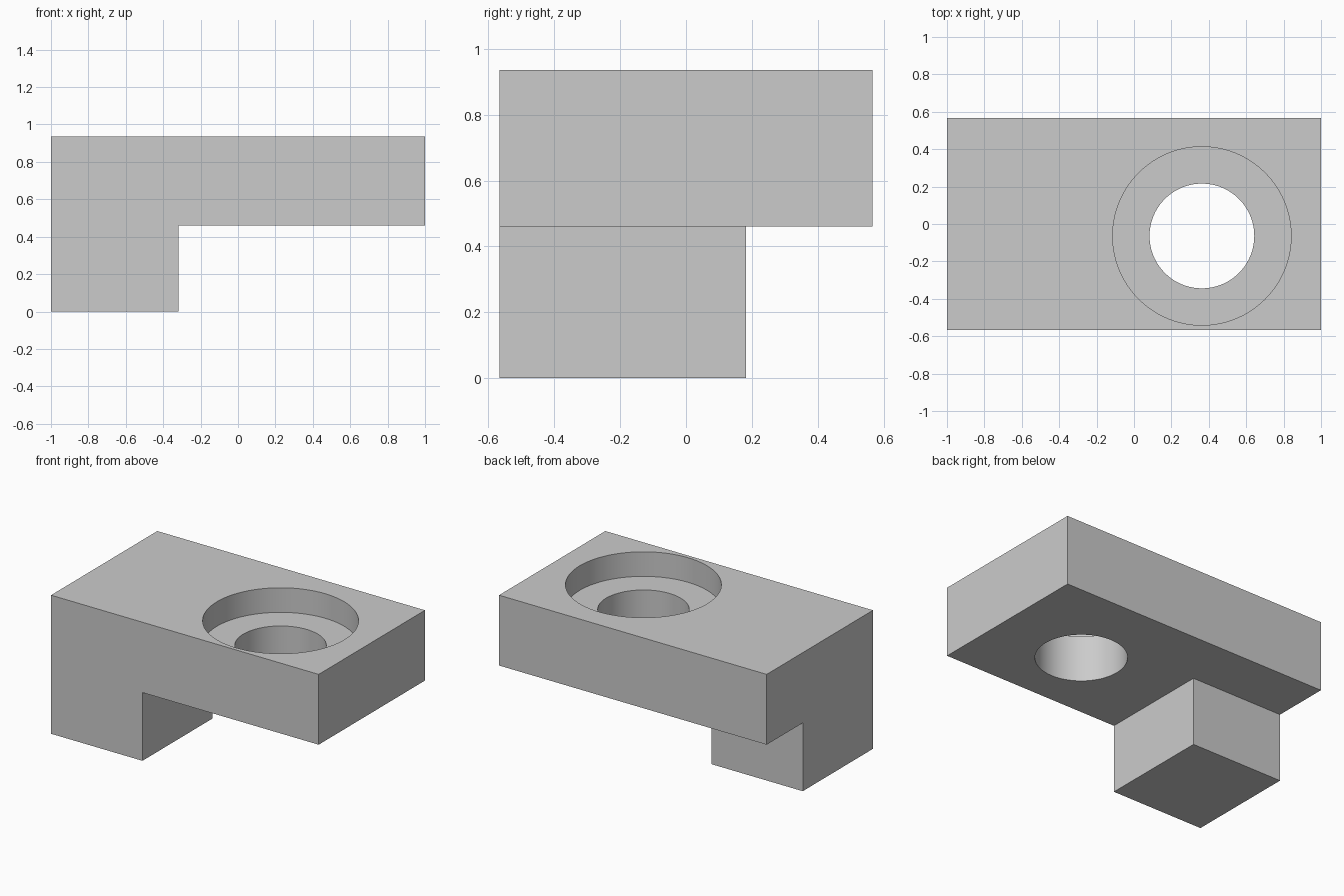
import bpy
import math

default = bpy.data.objects.get("Cube")
if default:
    bpy.data.objects.remove(default, do_unlink=True)

# Main dimensions
HALF_DEPTH = 0.567
TOP, SHELF, UNDERSIDE = 0.936, 0.77, 0.461
HOLE_X, HOLE_Y = 0.363, -0.064

grey = bpy.data.materials.new("plain_grey")
grey.use_nodes = True
colour = (0.6, 0.6, 0.6, 1)
grey.diffuse_color = colour
grey.node_tree.nodes["Principled BSDF"].inputs["Base Color"].default_value = colour


def box(name, low, high):
    centre = [(a + b) / 2 for a, b in zip(low, high)]
    bpy.ops.mesh.primitive_cube_add(size=1, location=centre)
    obj = bpy.context.object
    obj.name = name
    obj.scale = [b - a for a, b in zip(low, high)]
    bpy.ops.object.transform_apply(location=True, rotation=True, scale=True)
    obj.data.materials.append(grey)
    return obj


def bore(name, radius, bottom, top):
    bpy.ops.mesh.primitive_cylinder_add(
        vertices=128, radius=radius, depth=top - bottom,
        location=(HOLE_X, HOLE_Y, (bottom + top) / 2))
    obj = bpy.context.object
    obj.name = name
    obj.hide_render = True
    obj.data.materials.append(grey)
    return obj


def combine(target, tool, operation):
    mod = target.modifiers.new(tool.name, 'BOOLEAN')
    mod.operation = operation
    mod.solver = 'EXACT'
    mod.object = tool
    bpy.context.view_layer.objects.active = target
    bpy.ops.object.modifier_apply(modifier=mod.name)
    bpy.data.objects.remove(tool, do_unlink=True)


# Upper slab with the corner foot joined into one solid
bracket = box("bracket", (-1, -HALF_DEPTH, UNDERSIDE), (1, HALF_DEPTH, TOP))
foot = box("foot", (-1, -HALF_DEPTH, 0), (-0.317, 0.182, UNDERSIDE))
combine(bracket, foot, 'UNION')

# Counterbored through hole
combine(bracket, bore("counterbore", 0.477, SHELF, TOP + 0.2), 'DIFFERENCE')
combine(bracket, bore("through_hole", 0.28, UNDERSIDE - 0.2, TOP + 0.2), 'DIFFERENCE')

# Smooth bore walls, crisp edges
bpy.ops.object.select_all(action='DESELECT')
bracket.select_set(True)
bpy.context.view_layer.objects.active = bracket
bpy.ops.object.shade_smooth_by_angle(angle=math.radians(30))
